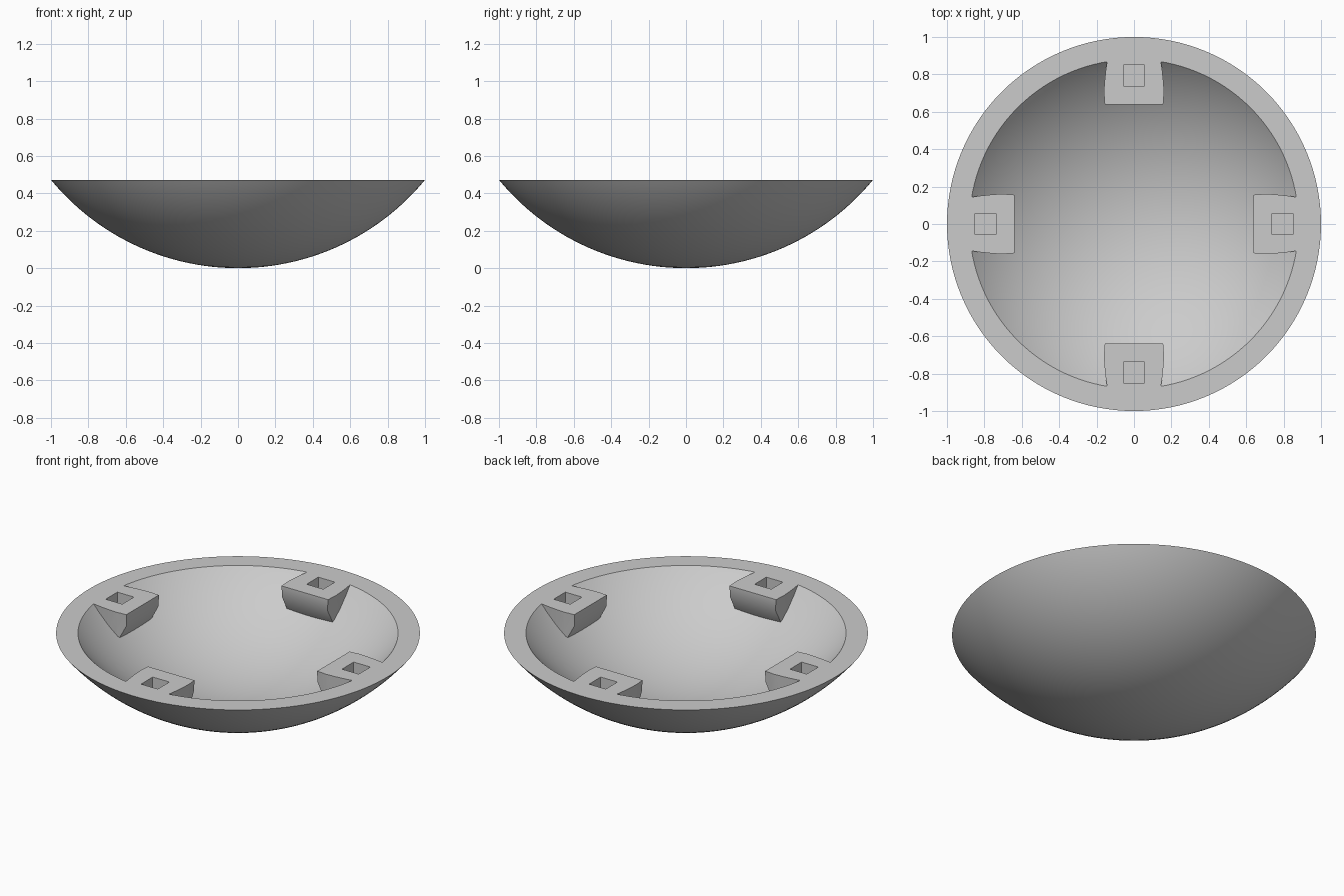
import bpy, bmesh, math
from mathutils import Matrix

cube = bpy.data.objects.get("Cube")
if cube:
    bpy.data.objects.remove(cube, do_unlink=True)

RIM = 0.472                          # height of the flat rim
OUTER = (1 + RIM ** 2) / (2 * RIM)   # radius of the outer sphere
INNER = math.hypot(0.88, OUTER - RIM)
OVER = RIM + 0.08                    # material above the rim, trimmed later

grey = bpy.data.materials.new("light_grey")
grey.use_nodes = True
colour = (0.6, 0.6, 0.6, 1)
grey.diffuse_color = colour
grey.node_tree.nodes["Principled BSDF"].inputs["Base Color"].default_value = colour


def make_object(name, bm):
    bmesh.ops.recalc_face_normals(bm, faces=bm.faces)
    mesh = bpy.data.meshes.new(name)
    bm.to_mesh(mesh)
    bm.free()
    mesh.materials.append(grey)
    obj = bpy.data.objects.new(name, mesh)
    bpy.context.collection.objects.link(obj)
    return obj


def arc(radius, steps=28):
    """Profile of a sphere from its lowest point up to the overshoot height."""
    end = math.acos((OUTER - OVER) / radius)
    return [(radius * math.sin(end * i / steps), OUTER - radius * math.cos(end * i / steps))
            for i in range(steps + 1)]


# Dish: closed shell between two concentric spheres
def dish_mesh(sides=128):
    bm = bmesh.new()
    rings = []
    for r, z in arc(OUTER) + arc(INNER)[::-1]:
        if r < 1e-6:
            rings.append([bm.verts.new((0, 0, z))] * sides)
        else:
            rings.append([bm.verts.new((r * math.cos(a), r * math.sin(a), z))
                          for a in (math.tau * i / sides for i in range(sides))])
    for low, high in zip(rings, rings[1:]):
        for i in range(sides):
            j = (i + 1) % sides
            corners = list(dict.fromkeys((low[i], low[j], high[j], high[i])))
            if len(corners) > 2:
                bm.faces.new(corners)
    return bm


# Lug: lofted sections of (distance from centre, half width, underside height)
SECTIONS = [(0.64, 0.16, 0.405), (0.70, 0.163, 0.295), (0.76, 0.16, 0.315),
            (0.82, 0.154, 0.365), (0.88, 0.147, 0.425), (0.92, 0.144, 0.46)]


def lug_mesh():
    bm = bmesh.new()
    loops = [[bm.verts.new(p) for p in ((r, -w, OVER - 0.02), (r, w, OVER - 0.02),
                                        (r, w * 0.95, zb), (r, -w * 0.95, zb))]
             for r, w, zb in SECTIONS]
    for a, b in zip(loops, loops[1:]):
        for i in range(4):
            j = (i + 1) % 4
            bm.faces.new((a[i], a[j], b[j], b[i]))
    bm.faces.new(loops[0])
    bm.faces.new(loops[-1][::-1])
    bmesh.ops.triangulate(bm, faces=bm.faces)
    return bm


def box_mesh(centre, size):
    bm = bmesh.new()
    bmesh.ops.create_cube(bm, size=1, matrix=Matrix.Translation(centre) @ Matrix.Diagonal((*size, 1)))
    return bm


dish = make_object("dish", dish_mesh())
bpy.context.view_layer.objects.active = dish
dish.select_set(True)


def combine(tool, operation):
    mod = dish.modifiers.new(tool.name, "BOOLEAN")
    mod.operation = operation
    mod.solver = "EXACT"
    mod.object = tool
    bpy.context.view_layer.update()
    bpy.ops.object.modifier_apply(modifier=mod.name)
    bpy.data.objects.remove(tool, do_unlink=True)


# Four lugs around the rim, then trim everything flat
for k in range(4):
    lug = make_object("lug", lug_mesh())
    lug.rotation_euler.z = k * math.pi / 2
    combine(lug, "UNION")
combine(make_object("rim_trim", box_mesh((0, 0, RIM + 0.5), (3, 3, 1))), "DIFFERENCE")

# Square socket in each lug
for k in range(4):
    socket = make_object("socket", box_mesh((0.793, 0, RIM), (0.112, 0.112, 0.2)))
    socket.rotation_euler.z = k * math.pi / 2
    combine(socket, "DIFFERENCE")

bpy.ops.object.shade_smooth_by_angle(angle=math.radians(30))
